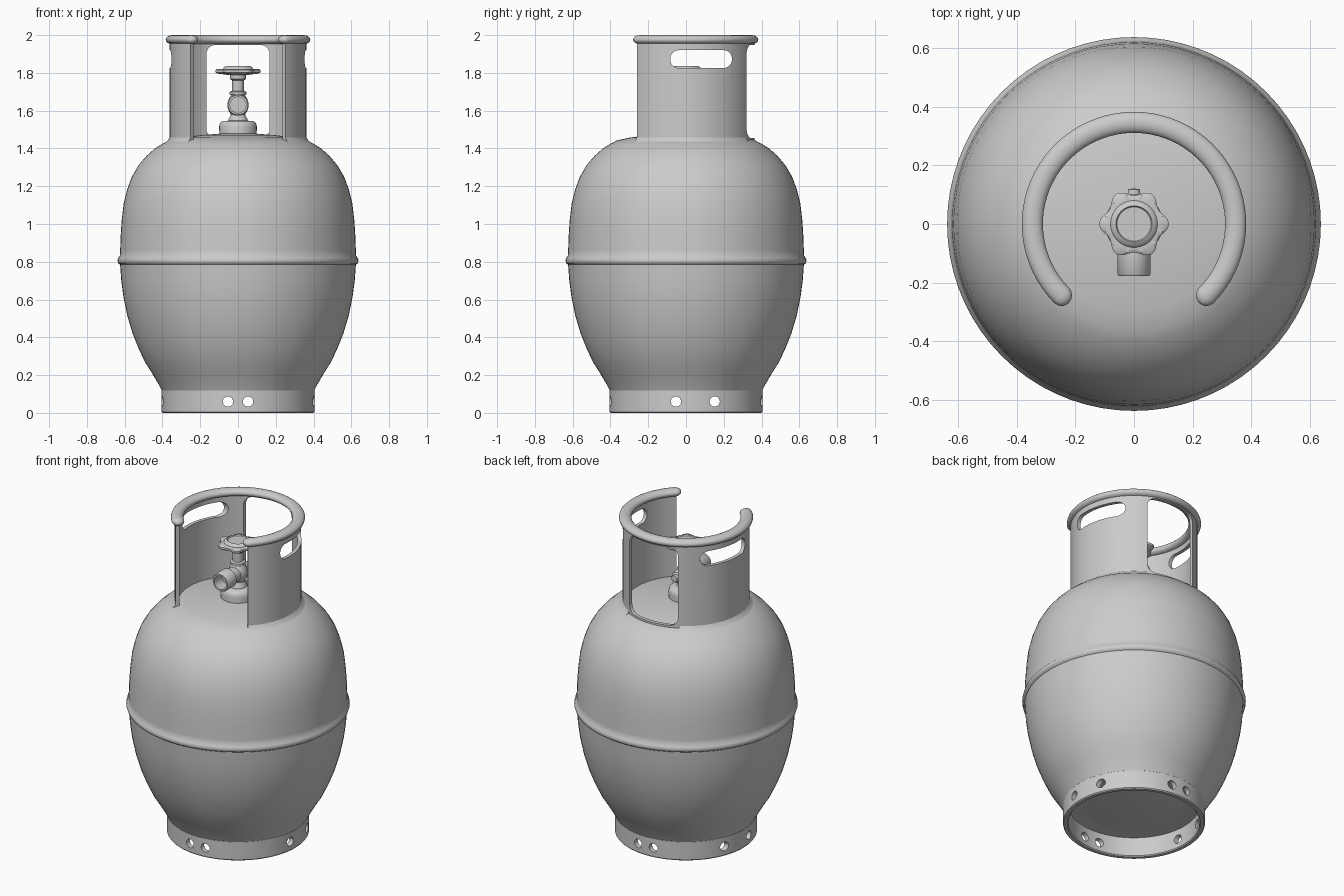
import bpy, bmesh
from math import sin, cos, pi, radians
from mathutils import Matrix

if "Cube" in bpy.data.objects:
    bpy.data.objects.remove(bpy.data.objects["Cube"])


def finish(name, bm, matrix=None, angle=40):
    if matrix:
        bm.transform(matrix)
    bmesh.ops.recalc_face_normals(bm, faces=bm.faces)
    me = bpy.data.meshes.new(name)
    bm.to_mesh(me)
    bm.free()
    ob = bpy.data.objects.new(name, me)
    bpy.context.collection.objects.link(ob)
    smooth(ob, angle)
    return ob


def smooth(ob, angle=40):
    bpy.ops.object.select_all(action='DESELECT')
    ob.select_set(True)
    bpy.context.view_layer.objects.active = ob
    bpy.ops.object.shade_smooth_by_angle(angle=radians(angle))


def skin(bm, rings, closed_u, closed_v):
    """Bridge a grid of vertex rings with quads."""
    n, m = len(rings), len(rings[0])
    for i in range(n if closed_u else n - 1):
        a, b = rings[i], rings[(i + 1) % n]
        for j in range(m if closed_v else m - 1):
            k = (j + 1) % m
            bm.faces.new((a[j], a[k], b[k], b[j]))


def lathe(name, profile, segs=64, matrix=None, loop=False, lobes=0):
    """Spin (radius, height) points round z; lobes scallops the outline."""
    bm = bmesh.new()
    rings = []
    for r, z in profile:
        ring = []
        for i in range(segs):
            a = 2 * pi * i / segs
            q = r + (lobes * cos(6 * a) if r > 0.09 else 0)
            ring.append(bm.verts.new((q * cos(a), q * sin(a), z)))
        rings.append(ring)
    skin(bm, rings, loop, True)
    bmesh.ops.remove_doubles(bm, verts=bm.verts, dist=1e-5)
    return finish(name, bm, matrix)


def arc_sweep(name, section, a0, a1, segs, cap=0):
    """Sweep a closed (radius, height) section along an arc; cap = rounded end size."""
    cr = sum(p[0] for p in section) / len(section)
    cz = sum(p[1] for p in section) / len(section)
    stations = [(a0 + (a1 - a0) * i / segs, 1) for i in range(segs + 1)]
    if cap:
        ts = [radians(t) for t in (25, 50, 70, 85)]
        ends = [(cap / cr * sin(t), cos(t)) for t in ts]
        stations = [(a0 - d, s) for d, s in ends[::-1]] + stations + [(a1 + d, s) for d, s in ends]
    bm = bmesh.new()
    rings = [[bm.verts.new(((cr + (r - cr) * s) * cos(a), (cr + (r - cr) * s) * sin(a),
                            cz + (z - cz) * s)) for r, z in section] for a, s in stations]
    skin(bm, rings, False, True)
    bm.faces.new(rings[0])
    bm.faces.new(rings[-1])
    return finish(name, bm)


def rounded_prism(w, h, r, y0, y1, matrix):
    """Rounded rectangle in xz, extruded along y, used as a cutter."""
    bm = bmesh.new()
    outline = []
    for k, (sx, sz) in enumerate(((1, 1), (-1, 1), (-1, -1), (1, -1))):
        for i in range(9):
            a = (k + i / 8) * pi / 2
            outline.append((sx * (w - r) + r * cos(a), sz * (h - r) + r * sin(a)))
    rings = [[bm.verts.new((x, y, z)) for x, z in outline] for y in (y0, y1)]
    skin(bm, rings, False, True)
    bm.faces.new(rings[0])
    bm.faces.new(rings[1])
    bmesh.ops.remove_doubles(bm, verts=bm.verts, dist=1e-5)
    return finish("cutter", bm, matrix)


def cut(ob, cutters):
    for c in cutters:
        c.hide_render = True
        mod = ob.modifiers.new("cut", 'BOOLEAN')
        mod.operation, mod.solver, mod.object = 'DIFFERENCE', 'EXACT', c
        bpy.context.view_layer.objects.active = ob
        bpy.ops.object.modifier_apply(modifier=mod.name)
        bpy.data.objects.remove(c)
    smooth(ob, 30)


def at(x, y, z):
    return Matrix.Translation((x, y, z))


RX = Matrix.Rotation(pi / 2, 4, 'X')   # local z -> front
TURN = Matrix.Rotation(pi / 2, 4, 'Z')

# Tank body with overlapping weld ridge
lathe("tank_body", [
    (0, .10), (.25, .105), (.385, .125), (.404, .118), (.42, .15), (.455, .21), (.493, .27),
    (.526, .34), (.558, .42), (.585, .51), (.606, .61), (.618, .70), (.624, .785),
    (.634, .792), (.638, .806), (.634, .82), (.626, .83),
    (.624, .86), (.621, .94), (.616, 1.02), (.605, 1.11), (.588, 1.18), (.562, 1.25),
    (.527, 1.31), (.485, 1.36), (.44, 1.4), (.40, 1.425), (.365, 1.443), (.30, 1.457),
    (.2, 1.47), (.1, 1.478), (0, 1.48)], 72)

# Foot ring with paired vent holes
foot = lathe("foot_ring", [(.375, .006), (.381, 0), (.4, 0), (.405, .006),
                           (.405, .118), (.4, .125), (.375, .125)], 72, loop=True)
holes = []
for x in (-.053, .053):
    holes.append(rounded_prism(.027, .027, .027, -1, 1, at(x, 0, .06)))
for y in (-.053, .152):
    holes.append(rounded_prism(.027, .027, .027, -1, 1, at(0, y, .06) @ TURN))
cut(foot, holes)

# Guard collar: open front, rear window, side hand slots
A0, A1 = radians(-46), radians(226)
collar = arc_sweep("guard_collar", [(.340, 1.43), (.362, 1.43), (.362, 1.975), (.340, 1.975)],
                   A0, A1, 56)
cut(collar, [rounded_prism(.168, .246, .05, .1, .6, at(0, 0, 1.702)),
             rounded_prism(.163, .047, .044, -1, 1, at(0, .08, 1.873) @ TURN)])

# Rolled rim on the collar
rim = [(.347 + .036 * cos(2 * pi * i / 16), 1.976 + .024 * sin(2 * pi * i / 16)) for i in range(16)]
arc_sweep("collar_rim", rim, A0 + .02, A1 - .02, 56, cap=.034)

# Weld bead where the collar meets the tank
bead = [(.362, 1.437), (.385, 1.432), (.372, 1.442), (.362, 1.458)]
for s, e in ((-46, 61), (119, 226)):
    arc_sweep("collar_weld", bead, radians(s), radians(e), 24)

# Valve boss, body and spindle
lathe("valve_boss", [(0, 1.46), (.098, 1.46), (.1, 1.515), (.095, 1.535), (.08, 1.546), (0, 1.548)], 32)
lathe("valve_body", [(0, 1.54), (.052, 1.54), (.05, 1.558), (.04, 1.57), (.038, 1.58), (.05, 1.6),
                     (.056, 1.63), (.05, 1.66), (.037, 1.682), (.044, 1.686), (.044, 1.7),
                     (.031, 1.705), (.031, 1.76), (.042, 1.768), (.042, 1.8), (0, 1.8)], 32)

# Threaded outlet at the front and relief plug behind
lathe("valve_outlet", [(0, 0), (.044, 0), (.044, .085), (.057, .095), (.057, .17), (.052, .177),
                       (.042, .177), (.042, .1), (0, .1)], 32, at(0, 0, 1.63) @ RX)
lathe("relief_plug", [(0, 0), (.04, 0), (.04, .07), (.033, .095), (.022, .1), (.02, .118), (0, .122)],
      24, at(0, 0, 1.63) @ RX.inverted())

# Scalloped hand wheel with raised hub
lathe("hand_wheel", [(0, 1.79), (.06, 1.79), (.1, 1.797), (.108, 1.803), (.108, 1.815), (.1, 1.821),
                     (.08, 1.821), (.072, 1.832), (.062, 1.836), (.058, 1.83), (0, 1.83)],
      72, lobes=.011)
